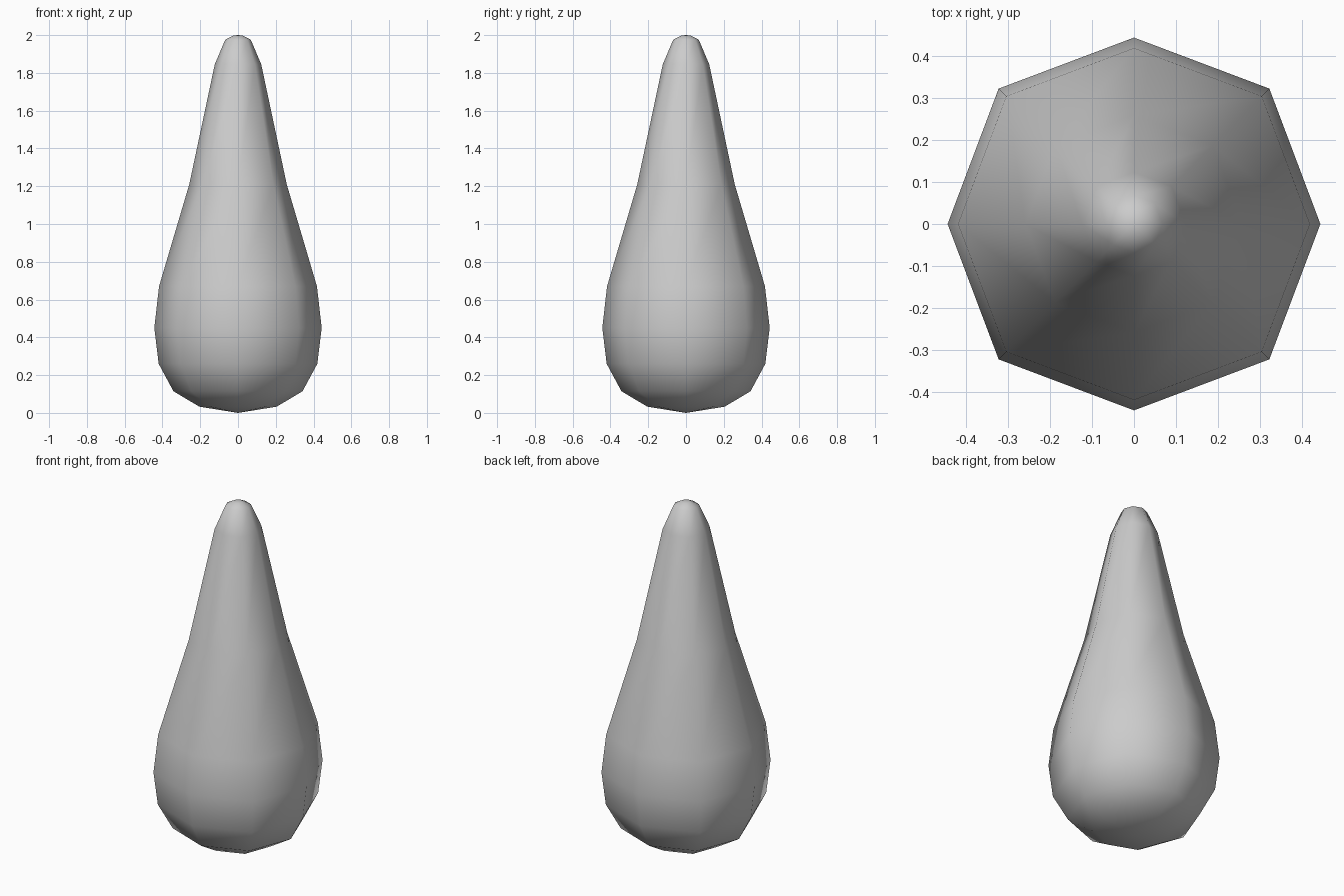
import bpy, bmesh
from math import pi, cos, sin

if "Cube" in bpy.data.objects:
    bpy.data.objects.remove(bpy.data.objects["Cube"])

# Profile of the teardrop: (radius on the axes, height), base to tip
profile = [(0.205, 0.033), (0.342, 0.115), (0.42, 0.26), (0.443, 0.45),
           (0.418, 0.67), (0.258, 1.21), (0.123, 1.845), (0.068, 1.975), (0.025, 1.998)]
SIDES = 8
DIAGONAL = 1.027  # corners bulge slightly on the diagonals

bm = bmesh.new()
rings = []
for r, z in profile:
    ring = []
    for i in range(SIDES):
        k = r * (DIAGONAL if i % 2 else 1)
        a = 2 * pi * i / SIDES
        ring.append(bm.verts.new((k * cos(a), k * sin(a), z)))
    rings.append(ring)

# Side walls
for lo, hi in zip(rings, rings[1:]):
    for i in range(SIDES):
        j = (i + 1) % SIDES
        bm.faces.new((lo[i], lo[j], hi[j], hi[i]))

# Shallow pointed base and rounded tip
base = bm.verts.new((0, 0, 0))
tip = bm.verts.new((0, 0, 2))
for i in range(SIDES):
    j = (i + 1) % SIDES
    bm.faces.new((base, rings[0][j], rings[0][i]))
    bm.faces.new((tip, rings[-1][i], rings[-1][j]))

for f in bm.faces:
    f.smooth = True
mesh = bpy.data.meshes.new("teardrop_body")
bm.to_mesh(mesh)
bm.free()
bpy.context.collection.objects.link(bpy.data.objects.new("teardrop_body", mesh))
